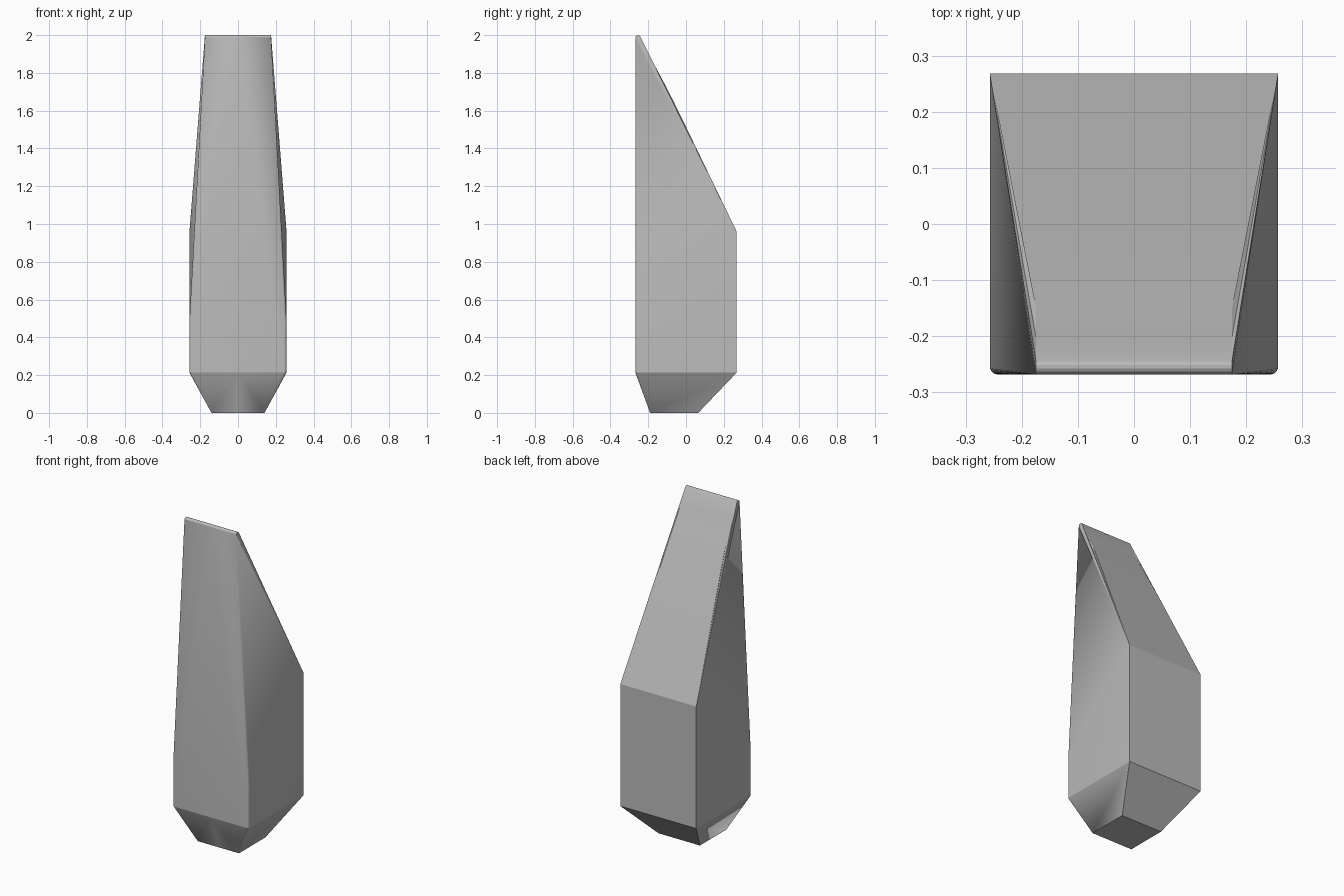
import bpy, bmesh, math
from mathutils import Matrix

cube = bpy.data.objects.get("Cube")
if cube:
    bpy.data.objects.remove(cube, do_unlink=True)

W, D = 0.257, 0.268               # half width and half depth of the body
TOP_W, BASE_W = 0.175, 0.14       # half width at the tip and at the base
SHOULDER, BACK_TOP, FOLD = 0.213, 0.96, 0.49
R, STEPS = 0.014, 6               # rounding of the front edges


def arc(cx, cy, r, start, end):
    """Points along a quarter circle."""
    for i in range(STEPS + 1):
        a = math.radians(start + (end - start) * i / STEPS)
        yield cx + r * math.cos(a), cy + r * math.sin(a)


mat = bpy.data.materials.new("plain_grey")
mat.use_nodes = True
grey = (0.5, 0.5, 0.5, 1)
mat.diffuse_color = grey
mat.node_tree.nodes["Principled BSDF"].inputs["Base Color"].default_value = grey

bm = bmesh.new()
vert = lambda x, y, z: bm.verts.new((x, y, z))
face = lambda *vs: bm.faces.new(vs)

# Sloping back: rows that narrow to the tip and roll over its front edge
slope = [(D, BACK_TOP), (0, 1.515), (-0.07, 1.658), (-0.115, 1.745),
         (-0.15, 1.811), (-0.2, 1.902)]
slope += list(arc(-D + R, 2 - R, R, 30, 180))
rows = []
for y, z in slope:
    t = min(1, (D - y) / (D + 0.15))
    x = W + (TOP_W - W) * t
    rows.append((vert(0, y, z), vert(x, y, z)))
for (a, b), (c, d) in zip(rows, rows[1:]):
    face(a, b, d, c)
edge = [r[1] for r in rows]
ridge = 6                          # first row of the rounded tip

# Narrow strip beside the slope
for a, b in zip(edge[1:ridge], edge[2:ridge + 1]):
    face(edge[0], a, b)

# Rounded front corner, from the shoulder up to the fold and on to the tip
corner = list(arc(W - R, -D + R, R, 0, -90))
low = [vert(x, y, SHOULDER) for x, y in corner]
fold = [vert(x, y, FOLD) for x, y in corner]
tip = edge[-1]
for i in range(STEPS):
    face(low[i], low[i + 1], fold[i + 1], fold[i])
    face(fold[i], fold[i + 1], tip)

# Side: upper leaning part and lower upright part
for a, b in zip(edge[ridge:], edge[ridge + 1:]):
    face(edge[0], a, b)
face(edge[0], tip, fold[0])
back_low = vert(W, D, SHOULDER)
face(back_low, edge[0], fold[0], low[0])

# Front and back
front_mid, back_mid = vert(0, -D, SHOULDER), vert(0, D, SHOULDER)
face(front_mid, low[-1], fold[-1], tip, rows[-1][0])
face(back_mid, back_low, edge[0], rows[0][0])

# Tapered foot
foot_f, foot_b = vert(BASE_W, -0.19, 0), vert(BASE_W, 0.065, 0)
mid_f, mid_b = vert(0, -0.19, 0), vert(0, 0.065, 0)
face(mid_f, foot_f, foot_b, mid_b)
face(front_mid, low[-1], foot_f, mid_f)
face(back_mid, back_low, foot_b, mid_b)
face(back_low, low[0], foot_f, foot_b)
for a, b in zip(low, low[1:]):
    face(a, b, foot_f)

# Other half
bmesh.ops.mirror(bm, geom=bm.verts[:] + bm.edges[:] + bm.faces[:],
                 matrix=Matrix.Identity(4), merge_dist=0.0001, axis='X')
bmesh.ops.remove_doubles(bm, verts=bm.verts[:], dist=0.0001)
bmesh.ops.recalc_face_normals(bm, faces=bm.faces[:])

mesh = bpy.data.meshes.new("tapered_body")
bm.to_mesh(mesh)
bm.free()
mesh.materials.append(mat)
body = bpy.data.objects.new("tapered_body", mesh)
bpy.context.collection.objects.link(body)
bpy.ops.object.select_all(action='DESELECT')
body.select_set(True)
bpy.context.view_layer.objects.active = body
bpy.ops.object.shade_smooth_by_angle(angle=math.radians(18))
